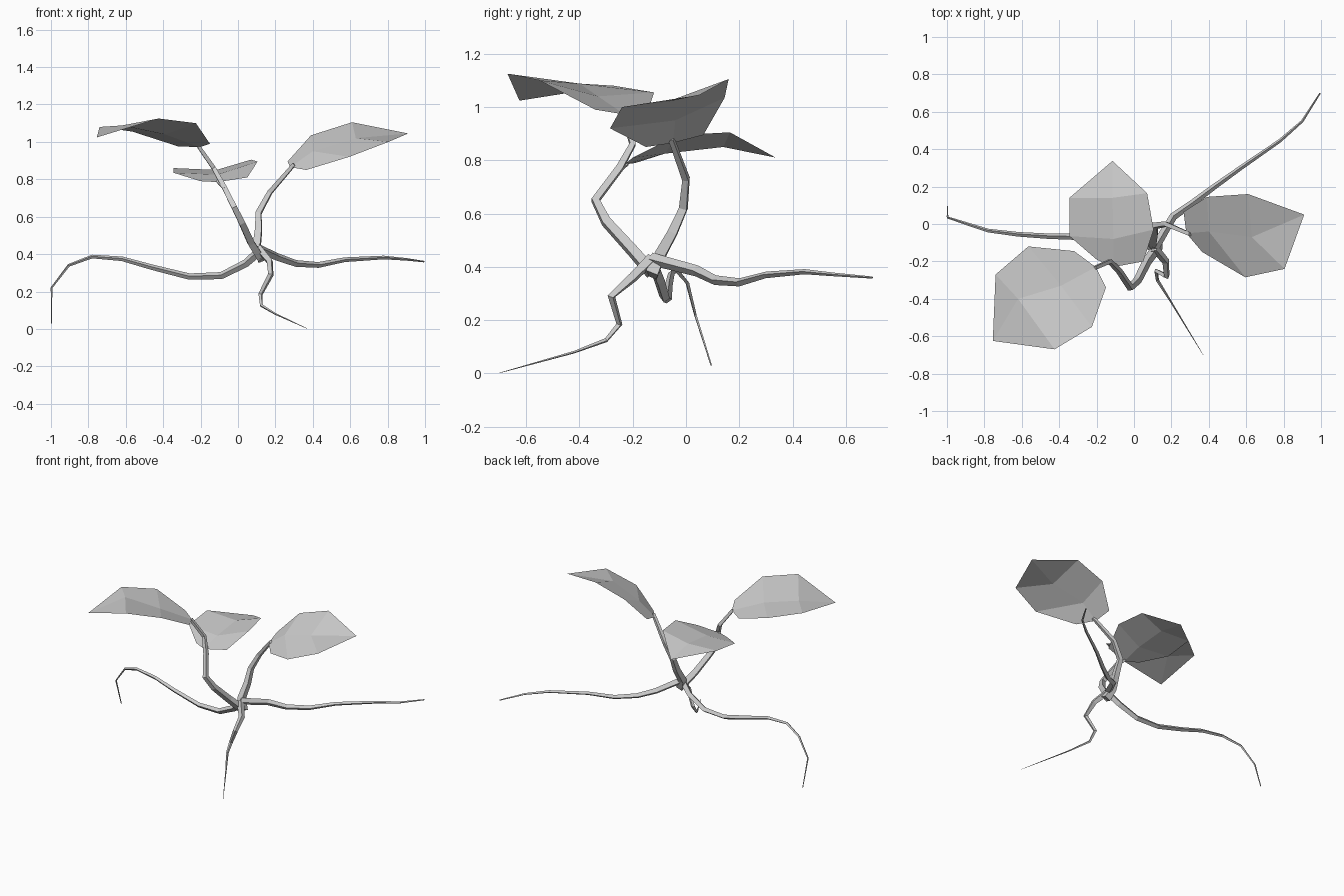
import bpy
import bmesh

if "Cube" in bpy.data.objects:
    bpy.data.objects.remove(bpy.data.objects["Cube"], do_unlink=True)

GREY = (0.6, 0.6, 0.6, 1.0)
grey = bpy.data.materials.new("plant grey")
grey.use_nodes = True
grey.diffuse_color = GREY
grey.node_tree.nodes["Principled BSDF"].inputs["Base Color"].default_value = GREY


def branch(name, path, start, end):
    """Four-sided tapering tube along a path, flat shaded."""
    curve = bpy.data.curves.new(name, "CURVE")
    curve.dimensions = "3D"
    curve.bevel_depth = 1.0
    curve.bevel_resolution = 0
    curve.use_fill_caps = True
    spline = curve.splines.new("POLY")
    spline.use_smooth = False
    spline.points.add(len(path) - 1)
    for i, (point, co) in enumerate(zip(spline.points, path)):
        point.co = (*co, 1)
        point.radius = start + (end - start) * i / (len(path) - 1)
    obj = bpy.data.objects.new(name, curve)
    bpy.context.collection.objects.link(obj)
    bpy.ops.object.select_all(action="DESELECT")
    obj.select_set(True)
    bpy.context.view_layer.objects.active = obj
    bpy.ops.object.convert(target="MESH")
    obj.data.materials.clear()
    obj.data.materials.append(grey)


def leaf(name, tip, side_a, base, side_b, rib):
    """Thin sheet folded on its midrib; sides and rib run from tip to base."""
    bm = bmesh.new()
    vert = lambda co: bm.verts.new(co)
    t, b = vert(tip), vert(base)
    mid = [vert(co) for co in rib]
    for side in (side_a, side_b):
        edge = [vert(co) for co in side]
        bm.faces.new((t, edge[0], mid[0]))
        bm.faces.new((mid[0], edge[0], edge[1], mid[1]))
        bm.faces.new([mid[1]] + edge[1:] + [b])
    bmesh.ops.recalc_face_normals(bm, faces=bm.faces)
    if sum(f.normal.z for f in bm.faces) < 0:
        bmesh.ops.reverse_faces(bm, faces=bm.faces)
    mesh = bpy.data.meshes.new(name)
    bm.to_mesh(mesh)
    bm.free()
    mesh.materials.append(grey)
    bpy.context.collection.objects.link(bpy.data.objects.new(name, mesh))


# Stems
branch("left_stem", [(.13, -.13, .37), (.1, -.1, .44), (.11, -.05, .53), (.11, -.01, .62),
                     (.17, 0, .73), (.3, -.055, .88)], .033, .013)
branch("right_stem", [(.12, -.13, .38), (.07, -.2, .46), (.02, -.3, .57), (-.02, -.34, .65),
                      (-.08, -.25, .77), (-.13, -.2, .86), (-.21, -.235, .975)], .028, .013)
branch("middle_leaf_stalk", [(-.07, -.27, .75), (-.11, -.22, .79)], .013, .01)

# Roots
branch("right_root", [(.12, -.13, .42), (.04, -.1, .35), (-.09, -.08, .285), (-.26, -.07, .28),
                      (-.46, -.065, .33), (-.62, -.055, .375), (-.78, -.035, .387),
                      (-.905, .005, .34), (-.997, .035, .22), (-.997, .095, .03)], .024, .003)
branch("front_root", [(.11, -.13, .43), (.17, -.2, .36), (.175, -.28, .29), (.12, -.25, .185),
                      (.125, -.3, .125), (.2, -.42, .08), (.37, -.7, .002)], .024, .001)
branch("left_root", [(.11, -.13, .43), (.21, .04, .385), (.31, .11, .35), (.43, .2, .342),
                     (.57, .3, .37), (.78, .445, .382), (.9, .55, .372), (.995, .7, .36)], .024, .004)

# Leaves
leaf("right_leaf", (-.755, -.625, 1.024),
     [(-.425, -.67, 1.125), (-.225, -.55, 1.1), (-.15, -.34, .99)], (-.205, -.23, .972),
     [(-.74, -.27, 1.08), (-.565, -.12, 1.055), (-.32, -.145, .976)],
     [(-.62, -.4, 1.088), (-.39, -.33, 1.04)])
leaf("middle_leaf", (-.115, .337, .81),
     [(.07, .165, .905), (.105, -.03, .895), (.05, -.2, .81)], (-.11, -.23, .785),
     [(-.345, .14, .86), (-.345, -.065, .835), (-.2, -.19, .79)],
     [(-.115, .14, .85), (-.11, -.08, .825)])
leaf("left_leaf", (.91, .05, 1.045),
     [(.61, .16, 1.105), (.39, .145, 1.035), (.265, .065, .895)], (.28, -.05, .865),
     [(.805, -.24, 1.0), (.595, -.285, .92), (.365, -.15, .85)],
     [(.63, -.07, 1.02), (.4, -.04, .95)])
